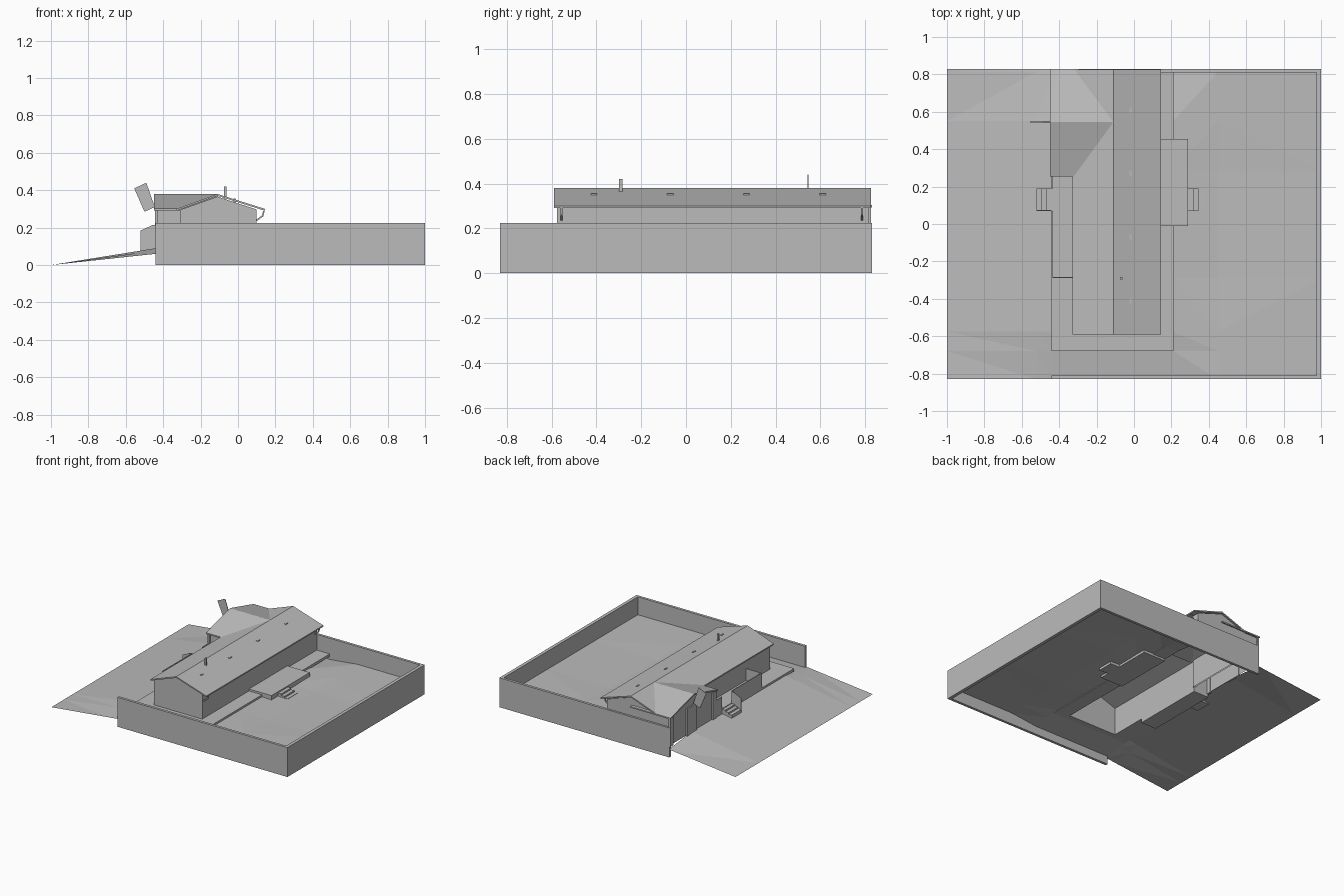
import bpy, bmesh, math
from mathutils import Vector

if "Cube" in bpy.data.objects:
    bpy.data.objects.remove(bpy.data.objects["Cube"])

grey = bpy.data.materials.new("plain grey")
grey.diffuse_color = (0.5, 0.5, 0.5, 1)
grey.use_nodes = True
grey.node_tree.nodes["Principled BSDF"].inputs["Base Color"].default_value = grey.diffuse_color


def finish(bm, name, normals=True):
    if normals:
        bmesh.ops.recalc_face_normals(bm, faces=bm.faces[:])
    me = bpy.data.meshes.new(name)
    bm.to_mesh(me)
    bm.free()
    me.materials.append(grey)
    ob = bpy.data.objects.new(name, me)
    bpy.context.collection.objects.link(ob)
    return ob


def prism(name, profile, axis, a, b, open_bottom=False):
    """Extrude a 2D profile along x (profile y,z), y (profile x,z) or z (profile x,y)."""
    place = {"x": lambda p, t: (t, p[0], p[1]),
             "y": lambda p, t: (p[0], t, p[1]),
             "z": lambda p, t: (p[0], p[1], t)}[axis]
    bm = bmesh.new()
    f = bm.faces.new([bm.verts.new(place(p, a)) for p in profile])
    ext = bmesh.ops.extrude_face_region(bm, geom=[f])
    shift = Vector(place((0, 0), b - a))
    bmesh.ops.translate(bm, vec=shift, verts=[v for v in ext["geom"] if isinstance(v, bmesh.types.BMVert)])
    bmesh.ops.recalc_face_normals(bm, faces=bm.faces[:])
    if open_bottom:
        low = [f for f in bm.faces if f.normal.z < -0.9]
        bmesh.ops.delete(bm, geom=low, context="FACES_ONLY")
        return finish(bm, name, False)
    return finish(bm, name)


def box(name, x0, x1, y0, y1, z0, z1, **kw):
    return prism(name, [(x0, y0), (x1, y0), (x1, y1), (x0, y1)], "z", z0, z1, **kw)


# Ground: an open sheet rising from the street, with a hole under the house
def ground_height(x, y):
    crown = 0.06 + 0.03 * min(1, (0.83 - abs(y)) / 0.25)
    if x <= -0.44:
        return crown * (x + 1) / 0.56
    if x <= 0.22:
        return crown
    return 0.08 if x < 0.6 and abs(y) < 0.5 else 0.088


xs = [-1, -0.52, -0.44, -0.435, -0.31, 0.10, 0.21, 0.45, 1]
ys = [-0.83, -0.68, -0.575, -0.29, 0.05, 0.28, 0.55, 0.815, 0.83]
bm = bmesh.new()
grid = [[bm.verts.new((x, y, ground_height(x, y))) for y in ys] for x in xs]
for i in range(len(xs) - 1):
    for j in range(len(ys) - 1):
        cx, cy = (xs[i] + xs[i + 1]) / 2, (ys[j] + ys[j + 1]) / 2
        under_house = -0.31 < cx < 0.10 and -0.575 < cy < 0.815
        under_wing = -0.435 < cx < -0.31 and 0.28 < cy < 0.815
        if not (under_house or under_wing):
            bm.faces.new([grid[i][j], grid[i + 1][j], grid[i + 1][j + 1], grid[i][j + 1]])
bmesh.ops.triangulate(bm, faces=bm.faces[:])
finish(bm, "ground")

# Yard wall around three sides
prism("yard_wall", [(-0.44, -0.83), (1, -0.83), (1, 0.83), (-0.44, 0.83),
                    (-0.44, 0.81), (0.975, 0.81), (0.975, -0.81), (-0.44, -0.81)], "z", 0, 0.225)

# Paved walk around the house
box("walk_front", -0.44, 0.21, -0.68, -0.575, 0.085, 0.105)
box("walk_right", 0.10, 0.21, -0.575, 0.81, 0.085, 0.105)
box("walk_left", -0.44, -0.31, -0.575, -0.29, 0.085, 0.105)

# House body and front wing, open underneath
prism("house_walls", [(-0.31, 0.085), (0.10, 0.085), (0.10, 0.297), (-0.11, 0.366), (-0.31, 0.295)],
      "y", -0.575, 0.815, True)
prism("wing_walls", [(0.28, 0.085), (0.815, 0.085), (0.815, 0.293), (0.545, 0.366), (0.28, 0.293)],
      "x", -0.435, -0.30, True)
for i, (y0, y1) in enumerate([(0.265, 0.31), (0.50, 0.62), (0.785, 0.825)]):
    box(f"wing_pillar_{i}", -0.445, -0.43, y0, y1, 0.08, 0.293)


# Roofs: thin gable sheets
def gable(name, left, ridge, right, z0, top, axis, a, b, t=0.01):
    prism(name, [(left, z0), (ridge, top), (right, z0), (right, z0 - t), (ridge, top - t), (left, z0 - t)],
          axis, a, b)


gable("main_roof", -0.33, -0.11, 0.145, 0.30, 0.38, "y", -0.59, 0.825)
gable("wing_roof", 0.255, 0.545, 0.83, 0.303, 0.38, "x", -0.45, -0.11)

# Curved roof brackets under the right eave
for i, y in enumerate((-0.555, 0.785)):
    prism(f"eave_bracket_{i}", [(0.10, 0.235), (0.135, 0.26), (0.143, 0.29), (0.135, 0.29),
                                (0.128, 0.265), (0.10, 0.245)], "y", y - 0.004, y + 0.004)

# Roof vents and chimney pipe
for i, y in enumerate((-0.41, -0.07, 0.27, 0.61)):
    box(f"roof_vent_{i}", -0.025, -0.013, y - 0.014, y + 0.014, 0.335, 0.356)
box("chimney", -0.076, -0.062, -0.298, -0.284, 0.355, 0.42)

# Hanging board on the wing gable
prism("hanging_board", [(-0.555, 0.41), (-0.49, 0.44), (-0.445, 0.31), (-0.50, 0.285)], "y", 0.543, 0.547)

# Right porch and steps
box("right_porch", 0.10, 0.29, -0.01, 0.455, 0.07, 0.12)
for i in range(3):
    box(f"right_step_{i}", 0.29, 0.317 + 0.027 * i, 0.07, 0.19, 0.065, 0.11 - 0.012 * i)

# Left porch with thin parapets, steps and sloped cheeks
box("left_porch", -0.44, -0.31, -0.29, 0.28, 0.055, 0.13)
for i, (y0, y1) in enumerate([(-0.29, 0.07), (0.19, 0.28)]):
    box(f"porch_parapet_{i}", -0.44, -0.434, y0, y1, 0.055, 0.22)
box("porch_end_parapet", -0.44, -0.31, -0.29, -0.284, 0.055, 0.22)
for i in range(3):
    box(f"left_step_{i}", -0.467 - 0.027 * i, -0.44, 0.07, 0.19, 0.07, 0.125 - 0.012 * i)
prism("step_cheek", [(-0.52, 0.09), (-0.44, 0.09), (-0.44, 0.215), (-0.455, 0.215), (-0.52, 0.185)],
      "y", 0.07, 0.075)
